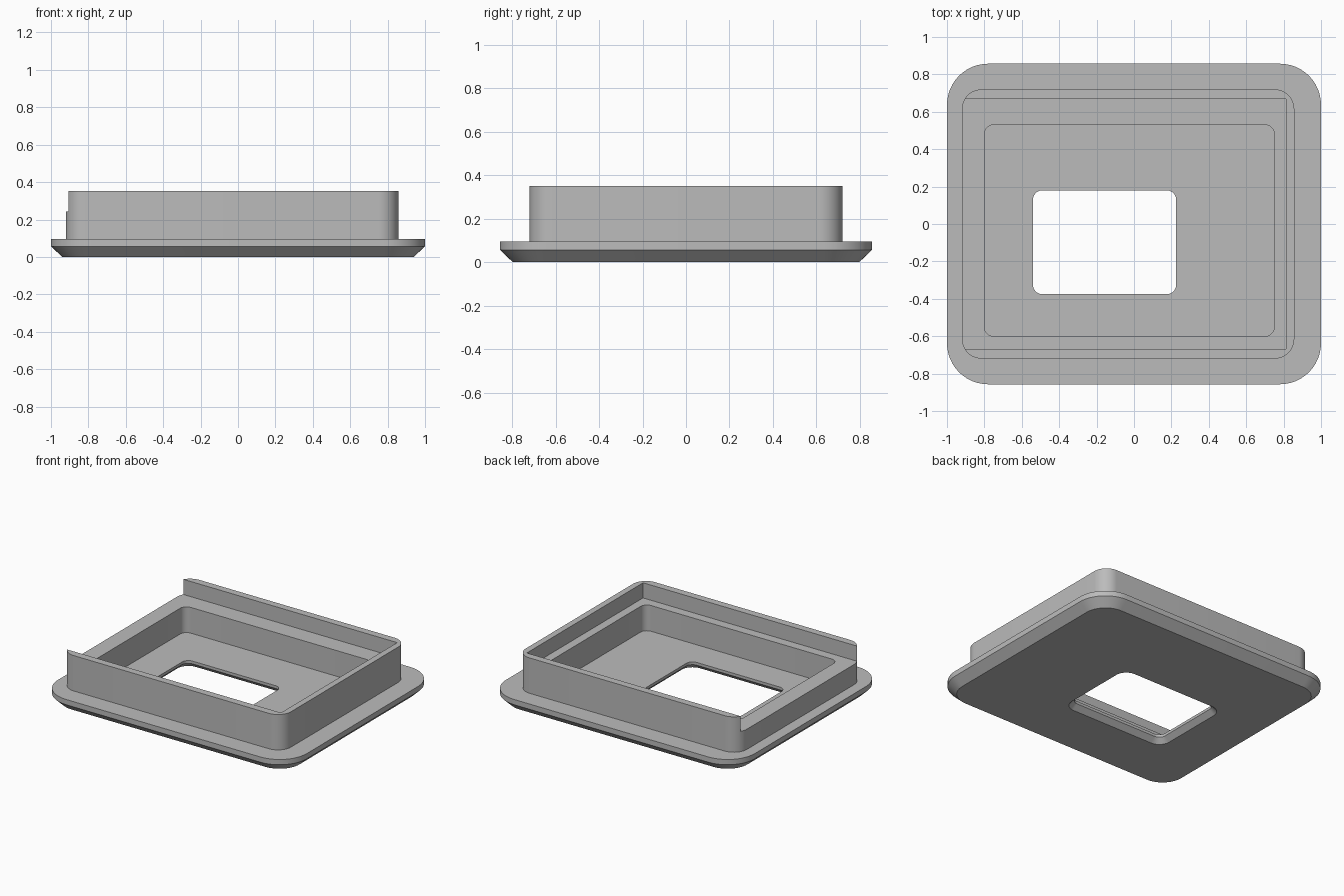
import bpy, bmesh, math

cube = bpy.data.objects.get("Cube")
if cube:
    bpy.data.objects.remove(cube, do_unlink=True)

grey = bpy.data.materials.new("plain_grey")
grey.use_nodes = True
grey.diffuse_color = (0.5, 0.5, 0.5, 1)
grey.node_tree.nodes["Principled BSDF"].inputs["Base Color"].default_value = (0.5, 0.5, 0.5, 1)

SEG = 12  # segments per rounded corner


def ring(bm, rect, radius, z, grow=0.0):
    """Rounded rectangle loop of vertices, optionally grown outward."""
    x0, x1, y0, y1 = rect
    r = radius + grow
    centres = [(x1 - radius, y1 - radius), (x0 + radius, y1 - radius),
               (x0 + radius, y0 + radius), (x1 - radius, y0 + radius)]
    verts = []
    for corner, (cx, cy) in enumerate(centres):
        for i in range(SEG + 1):
            a = math.pi / 2 * (corner + i / SEG)
            verts.append(bm.verts.new((cx + r * math.cos(a), cy + r * math.sin(a), z)))
    return verts


def finish(name, bm):
    bmesh.ops.recalc_face_normals(bm, faces=bm.faces[:])
    mesh = bpy.data.meshes.new(name)
    bm.to_mesh(mesh)
    bm.free()
    mesh.materials.append(grey)
    obj = bpy.data.objects.new(name, mesh)
    bpy.context.collection.objects.link(obj)
    return obj


flange = (-1.0, 1.0, -0.857, 0.857)
body = (-0.92, 0.857, -0.72, 0.72)
pocket = (-0.80, 0.75, -0.60, 0.53)
window = (-0.54, 0.225, -0.375, 0.18)

# Bezel: closed loft from the window's underside, around the outside, back in
bm = bmesh.new()
rings = [
    ring(bm, window, 0.05, 0.0, 0.035),
    ring(bm, flange, 0.22, 0.0, -0.06),
    ring(bm, flange, 0.22, 0.057),
    ring(bm, flange, 0.22, 0.095),
    ring(bm, body, 0.105, 0.095),
    ring(bm, body, 0.105, 0.352),
    ring(bm, pocket, 0.05, 0.352),
    ring(bm, pocket, 0.05, 0.055),
    ring(bm, window, 0.05, 0.055),
    ring(bm, window, 0.05, 0.035),
]
for a, b in zip(rings, rings[1:] + rings[:1]):
    for i in range(len(a)):
        j = (i + 1) % len(a)
        bm.faces.new((a[i], a[j], b[j], b[i]))
bezel = finish("bezel", bm)

# Upper recess, open towards the -x end
bm = bmesh.new()
bmesh.ops.create_cube(bm, size=1.0)
for v in bm.verts:
    v.co.x = 0.812 if v.co.x > 0 else -1.2
    v.co.y = math.copysign(0.667, v.co.y)
    v.co.z = 0.6 if v.co.z > 0 else 0.242
cutter = finish("recess_cutter", bm)
cutter.hide_render = True

cut = bezel.modifiers.new("recess", 'BOOLEAN')
cut.operation = 'DIFFERENCE'
cut.solver = 'EXACT'
cut.object = cutter

bpy.ops.object.select_all(action='DESELECT')
bezel.select_set(True)
bpy.context.view_layer.objects.active = bezel
bpy.ops.object.modifier_apply(modifier=cut.name)
bpy.data.objects.remove(cutter, do_unlink=True)
bpy.ops.object.shade_smooth_by_angle(angle=math.radians(30))
